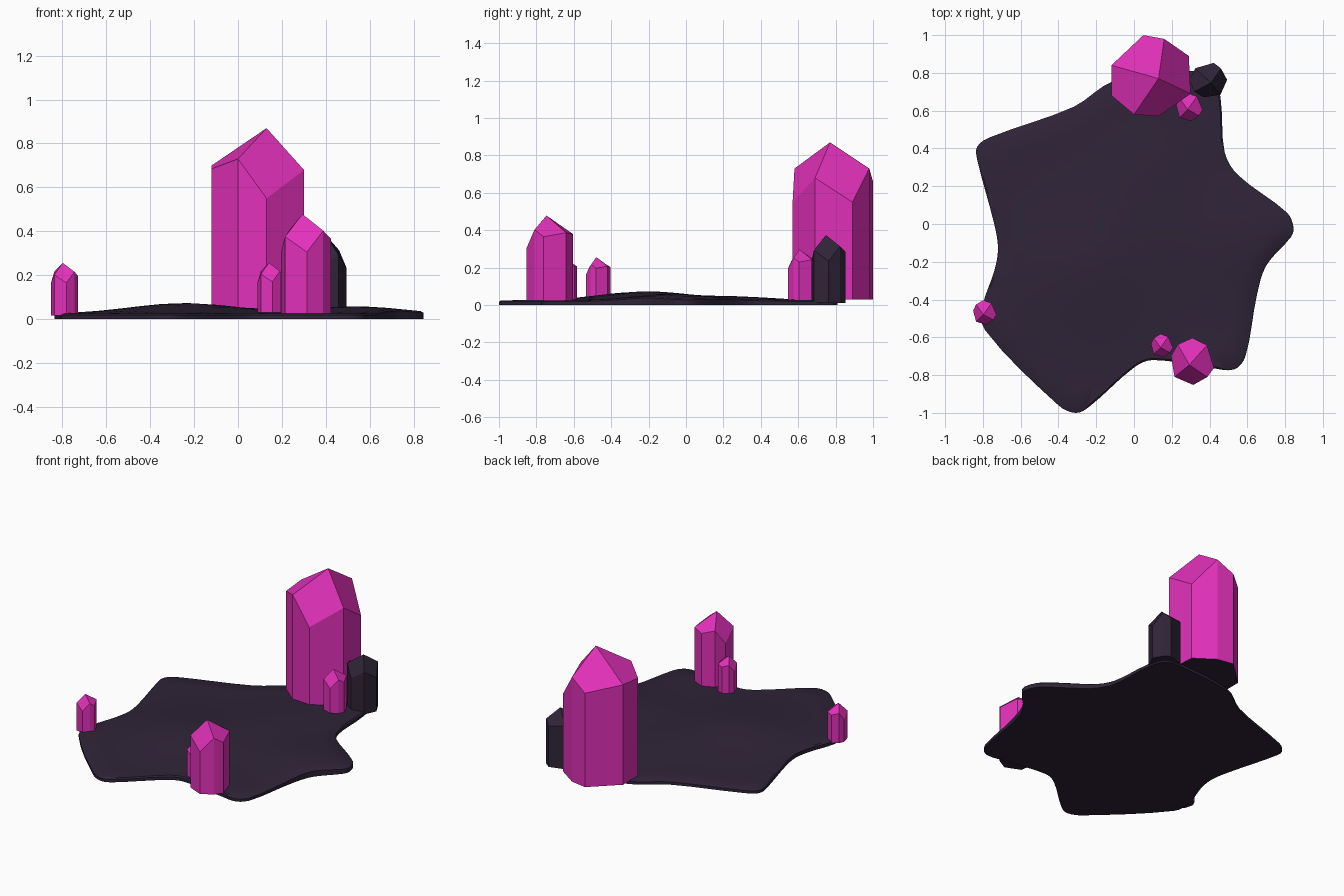
import bpy, bmesh, math
from mathutils import Vector, Matrix

if "Cube" in bpy.data.objects:
    bpy.data.objects.remove(bpy.data.objects["Cube"], do_unlink=True)


def material(name, rgb):
    mat = bpy.data.materials.new(name)
    mat.use_nodes = True
    mat.diffuse_color = (*rgb, 1)
    mat.node_tree.nodes["Principled BSDF"].inputs["Base Color"].default_value = (*rgb, 1)
    return mat


magenta = material("magenta crystal", (0.76, 0.03, 0.49))
dark = material("dark stone", (0.028, 0.017, 0.039))


def add_object(name, bm, mats):
    bmesh.ops.recalc_face_normals(bm, faces=bm.faces[:])
    mesh = bpy.data.meshes.new(name)
    bm.to_mesh(mesh)
    bm.free()
    for mat in mats:
        mesh.materials.append(mat)
    obj = bpy.data.objects.new(name, mesh)
    bpy.context.collection.objects.link(obj)
    return obj


# Stone slab: star-like outline, smoothed, then rings rising to low mounds
outline = [Vector(p) for p in [
    (0.845, -0.02), (0.81, 0.06), (0.55, 0.26), (0.48, 0.38), (0.46, 0.65),
    (0.42, 0.79), (0.32, 0.81), (-0.10, 0.76), (-0.32, 0.62), (-0.76, 0.46),
    (-0.83, 0.41), (-0.83, 0.34), (-0.74, 0.0), (-0.72, -0.13), (-0.74, -0.25),
    (-0.80, -0.43), (-0.79, -0.56), (-0.40, -0.96), (-0.31, -1.0), (-0.24, -0.97),
    (0.0, -0.76), (0.10, -0.72), (0.40, -0.76), (0.53, -0.77), (0.59, -0.70),
    (0.65, -0.38), (0.70, -0.22), (0.83, -0.07)]]
STEPS = 4
centre = Vector((-0.05, -0.1))


def smooth_loop(points):
    result = []
    for i, b in enumerate(points):
        a, c, d = points[i - 1], points[(i + 1) % len(points)], points[(i + 2) % len(points)]
        # tangents limited by the segment length to avoid overshoot
        span = (c - b).length
        t0 = (c - a).normalized() * span
        t1 = (d - b).normalized() * span
        for k in range(STEPS):
            t = k / STEPS
            h = t * t * (3 - 2 * t)
            result.append(b * (1 - h) + c * h + t0 * t * (1 - t) ** 2 - t1 * t * t * (1 - t))
    return result


def mound(p, x, y, width, height):
    return height * math.exp(-((p.x - x) ** 2 + (p.y - y) ** 2) / width ** 2)


def slab_height(p):
    return (0.025 + mound(p, -0.25, -0.22, 0.34, 0.048)
            + mound(p, 0.55, -0.08, 0.28, 0.033) + mound(p, 0.1, 0.25, 0.3, 0.02))


bm = bmesh.new()
loop = smooth_loop(outline)
rings = [[bm.verts.new((p.x, p.y, 0)) for p in loop]]
for scale, drop in [(1, 0.007), (0.985, 0), (0.85, 0), (0.7, 0), (0.55, 0), (0.4, 0), (0.25, 0), (0.1, 0)]:
    ring = []
    for p in loop:
        q = centre + (p - centre) * scale
        ring.append(bm.verts.new((q.x, q.y, slab_height(q) - drop)))
    rings.append(ring)
for low, high in zip(rings, rings[1:]):
    for i in range(len(loop)):
        j = (i + 1) % len(loop)
        bm.faces.new((low[i], low[j], high[j], high[i]))
bm.faces.new(rings[0])
bm.faces.new(rings[-1])
slab = add_object("stone_slab", bm, [dark])
bpy.ops.object.select_all(action="DESELECT")
slab.select_set(True)
bpy.context.view_layer.objects.active = slab
bpy.ops.object.shade_smooth_by_angle(angle=math.radians(35))

# Crystal shape: eight-sided column, every other corner cut low by four cap facets
COLUMN = [(-0.21, 0.055, 0.67), (-0.04, 0.215, 0.63), (0.07, 0.195, 0.70), (0.2, 0.105, 0.52),
          (0.21, -0.095, 0.65), (0.04, -0.215, 0.52), (-0.09, -0.205, 0.70), (-0.21, -0.105, 0.655)]
APEX = (0.04, -0.015, 0.84)


def crystal(name, x, y, z, size, turn, mat):
    bm = bmesh.new()
    top = [bm.verts.new(p) for p in COLUMN]
    base = [bm.verts.new((p[0], p[1], 0)) for p in COLUMN]
    tip = bm.verts.new(APEX)
    for i in range(8):
        j = (i + 1) % 8
        bm.faces.new((base[i], base[j], top[j], top[i]))
    for i in range(0, 8, 2):
        bm.faces.new((top[i], top[i + 1], top[(i + 2) % 8], tip))
    bm.faces.new(base).material_index = 1
    place = (Matrix.Translation((x, y, z)) @ Matrix.Rotation(math.radians(turn), 4, "Z")
             @ Matrix.Scale(size, 4))
    bm.transform(place)
    add_object(name, bm, [mat, dark])


crystal("large_back_crystal", 0.09, 0.785, 0.03, 1.0, 0, magenta)
crystal("front_crystal", 0.31, -0.73, 0.025, 0.54, -116, magenta)
crystal("small_front_crystal", 0.148, -0.645, 0.03, 0.27, -110, magenta)
crystal("small_left_crystal", -0.79, -0.47, 0.017, 0.285, -110, magenta)
crystal("small_back_crystal", 0.293, 0.617, 0.025, 0.325, -110, magenta)
crystal("dark_back_crystal", 0.395, 0.762, 0.01, 0.434, -27, dark)
